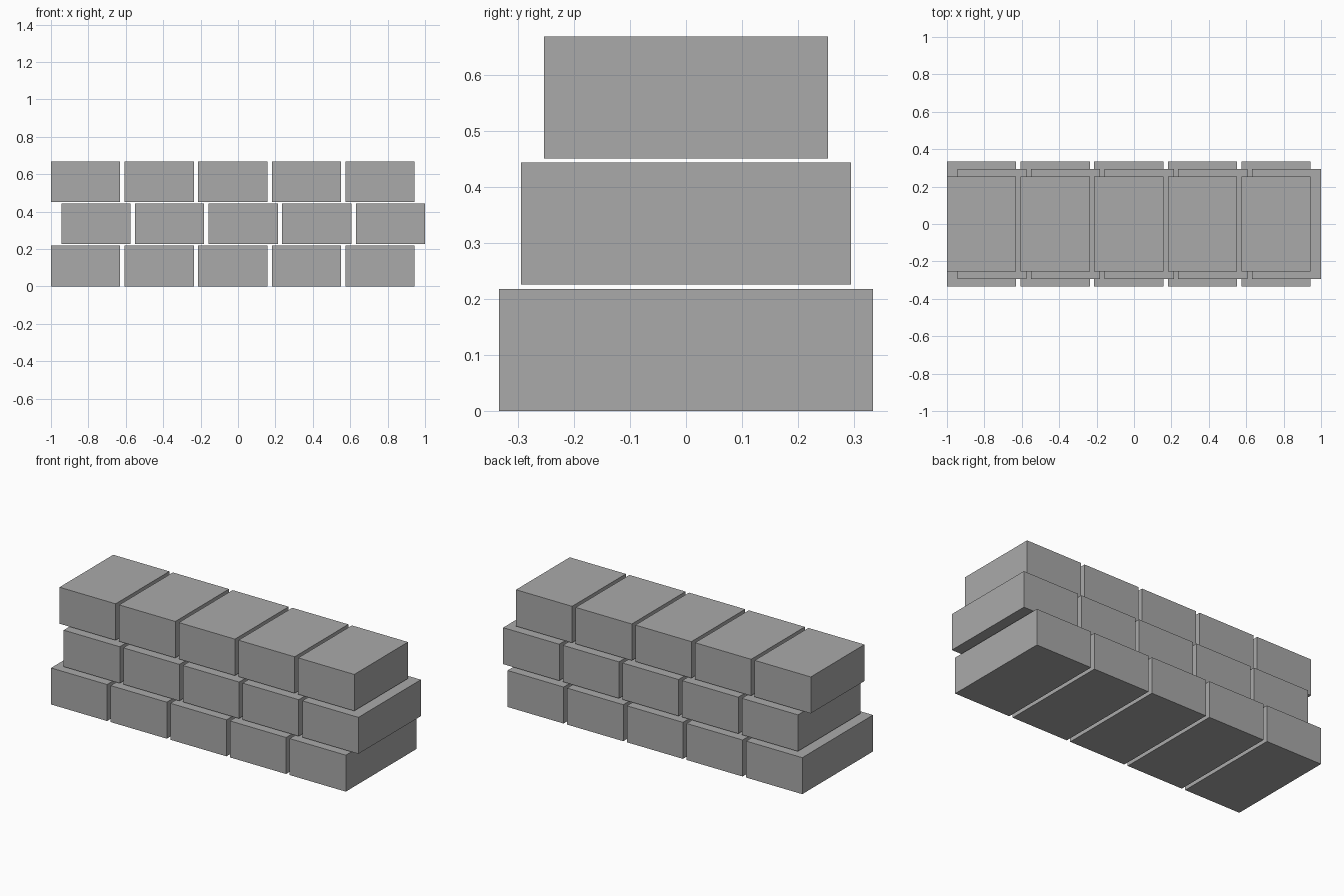
import bpy

if "Cube" in bpy.data.objects:
    bpy.data.objects.remove(bpy.data.objects["Cube"])

stone = bpy.data.materials.new("stone_grey")
stone.diffuse_color = (0.4, 0.4, 0.4, 1)
stone.use_nodes = True
stone.node_tree.nodes["Principled BSDF"].inputs["Base Color"].default_value = stone.diffuse_color

BLOCK_W, BLOCK_H = 0.370, 0.2175
PITCH_X, PITCH_Z = 0.3935, 0.2253


def block(name, x, z, depth):
    bpy.ops.mesh.primitive_cube_add(size=1, location=(x + BLOCK_W / 2, 0, z + BLOCK_H / 2))
    ob = bpy.context.object
    ob.name = name
    ob.scale = (BLOCK_W, depth, BLOCK_H)
    bpy.ops.object.transform_apply(location=False, rotation=False, scale=True)
    ob.data.materials.append(stone)


# Three courses, each shallower than the one below; the middle one is shifted
courses = [("bottom", -1.0, 0.666), ("middle", -0.944, 0.588), ("top", -1.0, 0.506)]
for row, (label, start, depth) in enumerate(courses):
    for i in range(5):
        block(f"{label}_block_{i + 1}", start + i * PITCH_X, row * PITCH_Z, depth)
